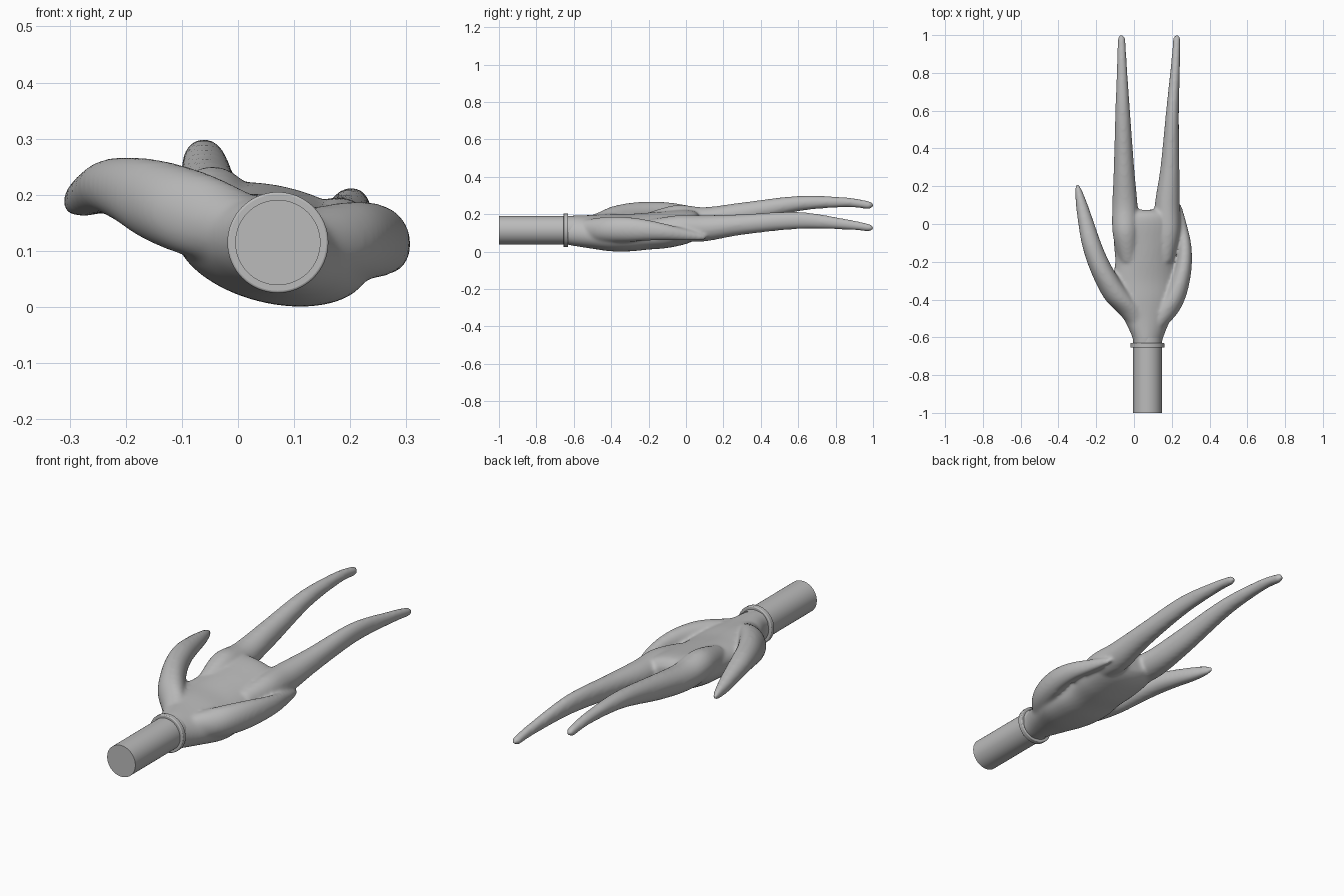
import bpy, bmesh, math
from mathutils import Vector

if "Cube" in bpy.data.objects:
    bpy.data.objects.remove(bpy.data.objects["Cube"])

grey = bpy.data.materials.new("plain grey")
grey.use_nodes = True
grey.diffuse_color = (0.5, 0.5, 0.5, 1)
grey.node_tree.nodes["Principled BSDF"].inputs["Base Color"].default_value = (0.5, 0.5, 0.5, 1)

SIDES = 32


def spline(rows, steps=6):
    """Catmull-Rom interpolation through rows of numbers."""
    pad = [rows[0]] + rows + [rows[-1]]
    out = []
    for a, b, c, d in zip(pad, pad[1:], pad[2:], pad[3:]):
        for s in range(steps):
            t = s / steps
            out.append([q + 0.5 * t * (r - p + t * (2*p - 5*q + 4*r - w + t * (3*(q - r) + w - p)))
                        for p, q, r, w in zip(a, b, c, d)])
    return out + [rows[-1]]


def loft(bm, rows, slope=0.0):
    """Closed tube from rows of (y, x, z, half width, half height)."""
    rings = []
    for y, x, z, w, h in spline(rows):
        ring = []
        for i in range(SIDES):
            a = math.tau * i / SIDES
            dx = w * math.cos(a)
            ring.append(bm.verts.new((x + dx, y, z + h * math.sin(a) - slope * dx)))
        rings.append(ring)
    for r, s in zip(rings, rings[1:]):
        for i in range(SIDES):
            j = (i + 1) % SIDES
            bm.faces.new((r[i], s[i], s[j], r[j]))
    bm.faces.new(rings[0])
    bm.faces.new(rings[-1][::-1])


def add_object(name, bm):
    bmesh.ops.recalc_face_normals(bm, faces=bm.faces)
    mesh = bpy.data.meshes.new(name)
    bm.to_mesh(mesh)
    bm.free()
    mesh.materials.append(grey)
    ob = bpy.data.objects.new(name, mesh)
    bpy.context.collection.objects.link(ob)
    return ob


def smooth(ob):
    bpy.ops.object.select_all(action='DESELECT')
    ob.select_set(True)
    bpy.context.view_layer.objects.active = ob
    bpy.ops.object.shade_smooth_by_angle(angle=math.radians(35))


# Hand: palm, two long fingers and two thumbs fused into one skin
hand = bmesh.new()
palm = [(-.66, .07, .115, .072, .072), (-.6, .073, .112, .082, .08),
        (-.5, .07, .106, .125, .088), (-.4, .065, .102, .165, .096),
        (-.3, .06, .102, .172, .096), (-.2, .062, .11, .162, .095),
        (-.1, .065, .118, .172, .094), (0, .066, .132, .172, .086),
        (.05, .066, .14, .15, .07), (.075, .066, .14, .12, .04)]
loft(hand, palm, 0.17)
right_finger = [(-.2, -.03, .15, .05, .06), (-.05, -.045, .18, .068, .07),
                (.1, -.048, .174, .067, .064), (.3, -.053, .203, .054, .06),
                (.6, -.06, .257, .039, .041), (.85, -.064, .264, .026, .027),
                (.97, -.066, .25, .021, .022), (.99, -.066, .249, .017, .017),
                (1.003, -.066, .248, .006, .006)]
loft(hand, right_finger)
left_finger = [(-.2, .16, .11, .05, .06), (-.05, .178, .124, .065, .07),
               (.1, .176, .125, .066, .07), (.3, .19, .145, .05, .055),
               (.6, .204, .167, .034, .046), (.85, .22, .147, .024, .029),
               (.97, .226, .13, .02, .021), (.99, .227, .128, .017, .016),
               (1.003, .227, .127, .006, .006)]
loft(hand, left_finger)
right_thumb = [(-.57, .04, .125, .04, .05), (-.48, -.005, .14, .07, .065),
               (-.4, -.075, .165, .078, .075), (-.3, -.14, .188, .068, .073),
               (-.2, -.19, .207, .059, .06), (-.1, -.226, .214, .052, .05),
               (0, -.252, .207, .043, .042), (.1, -.276, .195, .032, .034),
               (.18, -.294, .187, .018, .022), (.213, -.302, .183, .006, .008)]
loft(hand, right_thumb)
left_thumb = [(-.57, .1, .115, .04, .05), (-.48, .155, .115, .07, .065),
              (-.4, .205, .118, .064, .07), (-.3, .244, .118, .052, .066),
              (-.2, .266, .114, .041, .055), (-.1, .268, .104, .034, .043),
              (0, .253, .09, .026, .031), (.08, .242, .079, .015, .018),
              (.11, .239, .075, .006, .007)]
loft(hand, left_thumb)
hand_ob = add_object("hand", hand)
fuse = hand_ob.modifiers.new("fuse", 'REMESH')
fuse.mode = 'VOXEL'
fuse.voxel_size = 0.008
fuse.use_smooth_shade = True
relax = hand_ob.modifiers.new("relax", 'SMOOTH')
relax.factor = 0.5
relax.iterations = 12


# Wrist rod and the collar around it
def rod(name, radius, y0, y1, bevel):
    bm = bmesh.new()
    bmesh.ops.create_cone(bm, cap_ends=True, segments=64, radius1=radius,
                          radius2=radius, depth=y1 - y0)
    for v in bm.verts:
        v.co = Vector((.071 + v.co.x, (y0 + y1) / 2 + v.co.z, .115 + v.co.y))
    ob = add_object(name, bm)
    if bevel:
        b = ob.modifiers.new("rounded rim", 'BEVEL')
        b.width = bevel
        b.segments = 3
    smooth(ob)


rod("wrist", .076, -1, -.6, 0)
rod("collar", .09, -.655, -.63, .004)
smooth(hand_ob)
